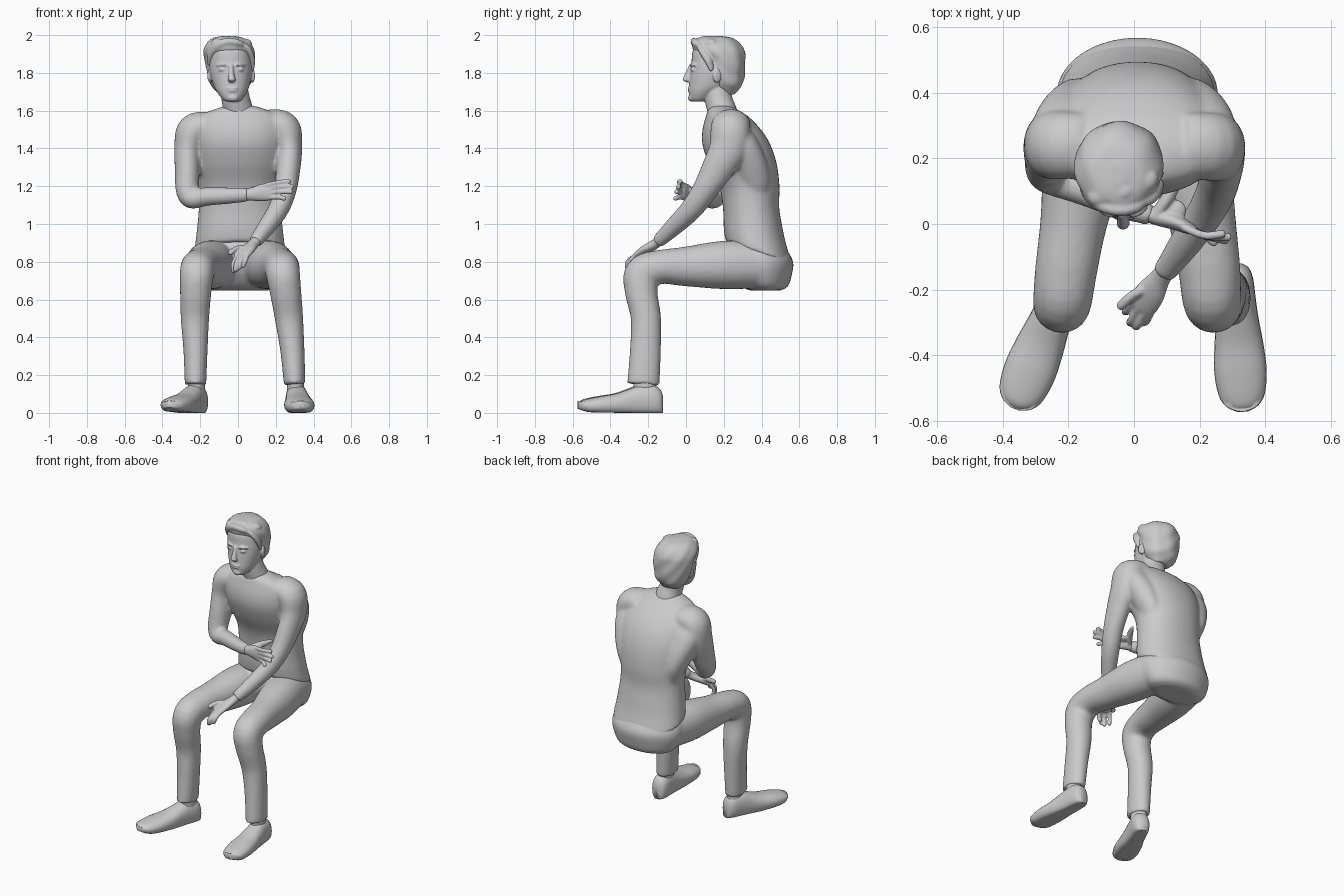
import bpy, bmesh, math
from mathutils import Vector, Matrix


def catmull(p, t):
    i = min(int(t), len(p) - 2)
    f = t - i
    a, b, c, d = p[max(i - 1, 0)], p[i], p[i + 1], p[min(i + 2, len(p) - 1)]
    return [0.5 * (2 * q + (r - o) * f + (2 * o - 5 * q + 4 * r - s) * f * f
            + (3 * q - o - 3 * r + s) * f ** 3) for o, q, r, s in zip(a, b, c, d)]


def loft(bm, secs, ref=(1, 0, 0), axis=None, n=24, k=5, power=2.0):
    """Smooth tube through sections (x, y, z, radius along ref, other radius)."""
    m = (len(secs) - 1) * k
    pts = [catmull(secs, i / k) for i in range(m + 1)]
    rings, made = [], []
    for i, p in enumerate(pts):
        t = Vector(axis) if axis else (Vector(pts[min(i + 1, m)][:3]) - Vector(pts[max(i - 1, 0)][:3])).normalized()
        side = Vector(ref)
        side = (side - t * side.dot(t)).normalized()
        up = t.cross(side)
        ring = []
        for j in range(n):
            c, s = math.cos(2 * math.pi * j / n), math.sin(2 * math.pi * j / n)
            c = math.copysign(abs(c) ** (2 / power), c) * max(p[3], .002)
            s = math.copysign(abs(s) ** (2 / power), s) * max(p[4], .002)
            ring.append(bm.verts.new(Vector(p[:3]) + side * c + up * s))
        rings.append(ring)
        made += ring
    for r0, r1 in zip(rings, rings[1:]):
        for j in range(n):
            bm.faces.new((r0[j], r0[(j + 1) % n], r1[(j + 1) % n], r1[j]))
    bm.faces.new(rings[0])
    bm.faces.new(rings[-1])
    return made


def ball(bm, loc, size, rot=0):
    mat = Matrix.Translation(loc) @ Matrix.Rotation(rot, 4, 'Z') @ Matrix.Diagonal((*size, 1))
    bmesh.ops.create_uvsphere(bm, u_segments=20, v_segments=12, radius=1, matrix=mat)


def rod(bm, pts, r, ref):
    """Round-ended finger-like tube."""
    a, b = Vector(pts[-2]), Vector(pts[-1])
    secs = [(*p, r, r) for p in pts] + [(*(b + (b - a).normalized() * r * .8), r * .3, r * .3)]
    loft(bm, secs, ref, n=10, k=4)


def finish(name, bm, voxel=None, smooth=4):
    bmesh.ops.recalc_face_normals(bm, faces=bm.faces)
    for f in bm.faces:
        f.smooth = True
    me = bpy.data.meshes.new(name)
    bm.to_mesh(me)
    bm.free()
    ob = bpy.data.objects.new(name, me)
    bpy.context.collection.objects.link(ob)
    if voxel:
        # fuse overlapping volumes into one skin
        r = ob.modifiers.new("fuse", 'REMESH')
        r.mode, r.voxel_size, r.use_smooth_shade = 'VOXEL', voxel, True
        s = ob.modifiers.new("relax", 'SMOOTH')
        s.factor, s.iterations = .5, smooth
    return ob


UP = (0, 0, 1)

# shirt: torso, shoulder blades, then both sleeves and the neckband
bm = bmesh.new()
torso = [(.85, .385, .242, .176), (.95, .36, .23, .16), (1.08, .345, .218, .149), (1.2, .335, .22, .16),
         (1.32, .3, .245, .18), (1.42, .267, .255, .18), (1.5, .242, .25, .155), (1.57, .217, .215, .112),
         (1.605, .195, .14, .078), (1.625, .19, .08, .05)]
for v in loft(bm, [(.01, y, z, a, b) for z, y, a, b in torso], axis=UP, n=40, power=2.15):
    if v.co.z < 1:
        v.co.z -= (v.co.y - .38) * .35 * (1 - v.co.z) / .15
for s in (-1, 1):
    loft(bm, [(s * .16, .37, 1.12, .04, .05), (s * .175, .36, 1.22, .07, .085), (s * .195, .33, 1.32, .09, .1),
              (s * .21, .295, 1.41, .1, .1), (s * .21, .265, 1.48, .095, .09), (s * .2, .235, 1.55, .07, .06)],
         axis=UP)
loft(bm, [(-.15, .24, 1.52, .1, .075), (-.235, .24, 1.495, .105, .088), (-.265, .237, 1.4, .1, .073),
          (-.268, .2, 1.28, .085, .066), (-.268, .165, 1.18, .067, .062), (-.245, .143, 1.135, .058, .055),
          (-.17, .112, 1.145, .05, .05), (-.05, .062, 1.15, .042, .044), (.055, .025, 1.155, .032, .037)],
     ref=(0, 1, 0))
loft(bm, [(.15, .24, 1.535, .1, .075), (.24, .235, 1.505, .105, .09), (.27, .222, 1.4, .1, .07),
          (.265, .165, 1.29, .085, .065), (.25, .1, 1.18, .068, .06), (.215, .03, 1.08, .06, .055),
          (.155, -.06, .99, .05, .048), (.09, -.15, .905, .036, .036)], ref=(0, 1, 0))
band = [(.105 * math.sin(a), .178 - .076 * math.cos(a), 1.566 - .04 * math.cos(a), .009, .009)
        for a in [i * math.pi / 8 for i in range(17)]]
loft(bm, band, ref=UP, n=8, k=2)
finish("shirt", bm, .009, 14)

# trousers: pelvis and two bent legs
bm = bmesh.new()
pelvis = [(.648, .42, .15, .08), (.67, .415, .2, .125), (.73, .4, .235, .16), (.8, .39, .248, .178),
          (.87, .372, .228, .157), (.92, .36, .2, .13)]
loft(bm, [(.01, y, z, a, b) for z, y, a, b in pelvis], axis=UP, n=36, power=2)
legs = [[-.11, -.15, -.185, -.207, -.218, -.224, -.228, -.225, -.225],
        [.13, .17, .21, .23, .238, .252, .27, .288, .3]]
shape = [(.4, .785, .12, .125), (.2, .783, .125, .128), (0, .775, .102, .105), (-.14, .772, .095, .09),
         (-.228, .735, .09, .098), (-.237, .64, .083, .086), (-.212, .5, .075, .08),
         (-.215, .33, .064, .082), (-.226, .15, .057, .086)]
for xs in legs:
    loft(bm, [(x, *s) for x, s in zip(xs, shape)], n=28, power=2.1)
finish("trousers", bm, .01, 8)

# shoes and ankles
sole = [(0, .025, .09), (.015, .045, .125), (.05, .056, .148), (.11, .06, .15), (.17, .065, .13),
        (.25, .075, .102), (.33, .08, .086), (.4, .07, .07), (.435, .048, .058), (.452, .015, .04)]
for name, x, y, turn, lift in [("right", -.195, -.145, -22, .05), ("left", .305, -.122, 3.5, .02)]:
    bm = bmesh.new()
    loft(bm, [(0, -d, h * .44, w, h * .56) for d, w, h in sole], axis=(0, -1, 0), power=2.3)
    for v in bm.verts:
        v.co.z = max(v.co.z, 0) + lift * max(-v.co.y - .22, 0)
        v.co.z += .9 * max(-v.co.y - .38, 0) ** 1.5 * (v.co.z < .05)
    bm.transform(Matrix.Translation((x, y, 0)) @ Matrix.Rotation(math.radians(turn), 4, 'Z'))
    finish(name + "_shoe", bm)
    bm = bmesh.new()
    ax = x - .025 if x < 0 else x
    loft(bm, [(ax, -.215, .1, .045, .06), (ax, -.22, .2, .045, .06)], axis=UP)
    finish(name + "_ankle", bm)

# hand resting across the other arm
bm = bmesh.new()
loft(bm, [(.03, .032, 1.155, .03, .022), (.07, .022, 1.157, .034, .026), (.12, .008, 1.165, .045, .025),
          (.17, -.014, 1.172, .046, .018), (.19, -.022, 1.174, .035, .012)], ref=UP)
for z0, z1, tip, y in [(1.207, 1.225, .28, -.03), (1.186, 1.197, .297, -.04),
                       (1.163, 1.17, .29, -.05), (1.14, 1.135, .255, -.058)]:
    rod(bm, [(.15, -.01, z0), (.215, -.035, (z0 + z1) / 2 + .004), (tip - .01, y, z1)], .0125, UP)
loft(bm, [(.07, .03, 1.165, .028, .02), (.1, .075, 1.18, .024, .02), (.13, .125, 1.19, .017, .016),
          (.15, .165, 1.195, .008, .008)], ref=UP)
ball(bm, (.125, .04, 1.172), (.035, .035, .018))
finish("right_hand", bm, .005, 3)

# hand hanging between the knees
bm = bmesh.new()
loft(bm, [(.105, -.13, .925, .03, .026), (.08, -.165, .893, .032, .026), (.05, -.21, .865, .046, .024),
          (.025, -.25, .835, .045, .02), (.015, -.265, .825, .035, .012)], ref=(.8, -.6, 0))
for a, b, c in [((.0, -.235, .84), (-.025, -.265, .79), (-.022, -.265, .75)),
                ((.015, -.25, .84), (-.008, -.295, .795), (-.012, -.3, .755)),
                ((.035, -.26, .84), (.012, -.308, .8), (.004, -.31, .765)),
                ((.055, -.26, .845), (.038, -.295, .805), (.025, -.3, .775))]:
    rod(bm, [a, b, c], .0125, (1, 0, 0))
rod(bm, [(.055, -.185, .875), (.0, -.215, .872), (-.04, -.25, .848)], .015, UP)
finish("left_hand", bm, .005, 3)

# head: skull, neck, nose, lips, brows, eyes and ears fused together
bm = bmesh.new()
skull = [(1.648, .062, .03, .03), (1.66, .075, .052, .055), (1.7, .1, .08, .085), (1.74, .13, .098, .113),
         (1.8, .15, .112, .128), (1.86, .155, .115, .126), (1.92, .155, .108, .118), (1.96, .155, .08, .085),
         (1.98, .155, .03, .04)]
loft(bm, [(-.03 - (z - 1.65) * .05, y, z, a, b) for z, y, a, b in skull], axis=UP, n=36, power=2.15)
loft(bm, [(.0, .2, 1.54, .1, .09), (.0, .19, 1.6, .082, .078), (-.012, .172, 1.66, .075, .073),
          (-.03, .16, 1.75, .075, .075)])
loft(bm, [(-.037, .03, 1.845, .012, .012), (-.036, .017, 1.81, .013, .015), (-.034, .004, 1.775, .018, .019),
          (-.033, .003, 1.762, .021, .02), (-.033, .014, 1.75, .012, .012)], axis=UP)
for z, w in [(1.718, .034), (1.705, .028)]:
    ball(bm, (-.031, .022, z), (w, .014, .008))
ball(bm, (-.027, .03, 1.668), (.03, .02, .02))
for s in (-1, 1):
    cx = -.036 + s * .045
    ball(bm, (cx, .037, 1.818), (.022, .013, .011))
    loft(bm, [(cx - s * .022, .03, 1.838, .006, .01), (cx, .033, 1.845, .008, .012),
              (cx + s * .03, .054, 1.839, .006, .01)], ref=UP, n=10)
    ball(bm, (-.036 + s * .112, .165, 1.785), (.012, .026, .038), s * .35)
finish("head", bm, .005, 4)

# hair: wavy cap, side locks and a fringe swept from a parting
bm = bmesh.new()
cap = [(1.685, .215, .06, .04), (1.735, .213, .103, .083), (1.8, .205, .122, .106), (1.87, .197, .132, .115),
       (1.915, .175, .134, .134), (1.955, .16, .117, .126), (1.985, .154, .08, .09), (1.996, .15, .025, .03)]
loft(bm, [(-.036 - (z - 1.68) * .05, y, z, a, b) for z, y, a, b in cap], axis=UP, n=40)
for v in bm.verts:
    wave = math.sin(v.co.x * 50 + v.co.z * 25) * math.sin(v.co.y * 45 + v.co.z * 30) * .025
    v.co += Vector((v.co.x + .045, v.co.y - .16, (v.co.z - 1.86) * .25)) * wave
loft(bm, [(.03, .075, 1.94, .012, .012), (.005, .052, 1.957, .018, .018), (-.05, .042, 1.965, .02, .018),
          (-.11, .06, 1.945, .024, .018), (-.145, .1, 1.9, .024, .018), (-.15, .13, 1.84, .012, .012)], ref=UP)
loft(bm, [(.02, .065, 1.955, .012, .012), (.055, .08, 1.925, .018, .016), (.075, .115, 1.87, .02, .016),
          (.075, .135, 1.81, .009, .009)], ref=(0, 1, 0))
for x, y, z, r in [(-.1, .09, 1.96, .034), (-.03, .1, 1.975, .028), (.03, .13, 1.955, .036), (-.12, .2, 1.95, .035)]:
    ball(bm, (x, y, z), (r * 1.3, r, r * .75), .5)
finish("hair", bm, .006, 4)
